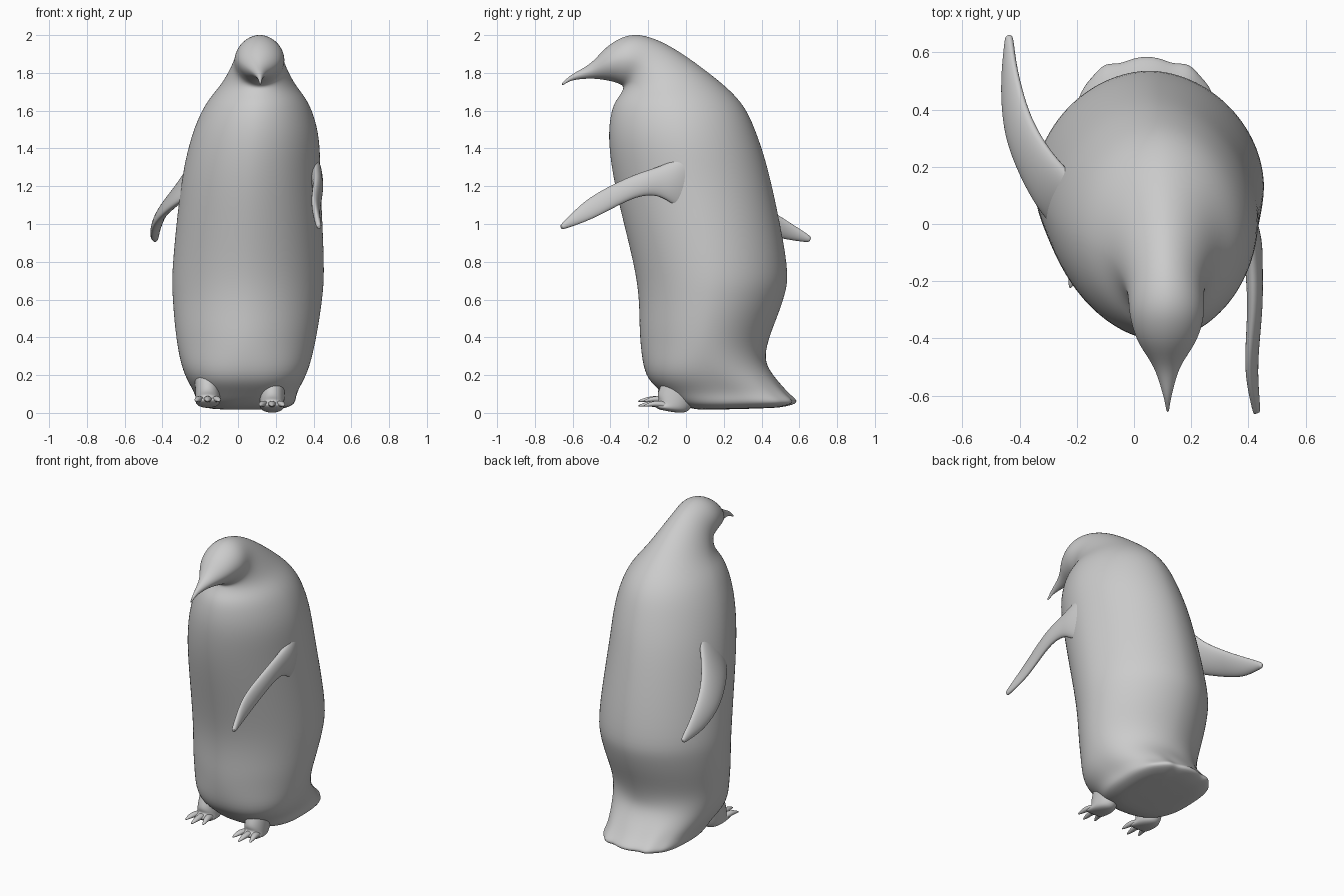
import bpy, bmesh
from math import cos, sin, pi, copysign
from mathutils import Vector

if "Cube" in bpy.data.objects:
    bpy.data.objects.remove(bpy.data.objects["Cube"])


def power(v, e):
    return copysign(abs(v) ** e, v)


def spline(rows, steps=3):
    """Smooth curve through rows of any width (Catmull-Rom)."""
    rows = [Vector(r) for r in rows]
    ext = [2 * rows[0] - rows[1]] + rows + [2 * rows[-1] - rows[-2]]
    out = []
    for p, q, r, s in zip(ext, ext[1:], ext[2:], ext[3:]):
        for k in range(steps):
            t = k / steps
            out.append(q + ((r - p) * t + (2 * p - 5 * q + 4 * r - s) * t ** 2
                            + (3 * q - p - 3 * r + s) * t ** 3) / 2)
    return out + [rows[-1]]


def section(a, b, side, n, e=1.0, scallop=0.0):
    """Closed oval whose long axis runs a -> b and whose half width is the vector side."""
    a, b, side = Vector(a), Vector(b), Vector(side)
    mid, half = (a + b) / 2, (b - a) / 2
    pts = []
    for i in range(n):
        t = 2 * pi * i / n
        bump = 1 + scallop * (cos(12 * (t - pi / 2)) - 1) * max(0, sin(t)) ** 2
        pts.append(mid + half * power(sin(t), e) * bump + side * power(cos(t), e))
    return pts


def loft(bm, rings):
    """Skin a list of equal-length rings and cap both ends."""
    loops = [[bm.verts.new(p) for p in r] for r in rings]
    n = len(rings[0])
    for lo, hi in zip(loops, loops[1:]):
        for i in range(n):
            j = (i + 1) % n
            bm.faces.new((lo[i], lo[j], hi[j], hi[i]))
    bm.faces.new(loops[0][::-1])
    bm.faces.new(loops[-1])


def finish(bm, name):
    bmesh.ops.recalc_face_normals(bm, faces=bm.faces)
    mesh = bpy.data.meshes.new(name)
    bm.to_mesh(mesh)
    bm.free()
    for p in mesh.polygons:
        p.use_smooth = True
    ob = bpy.data.objects.new(name, mesh)
    bpy.context.collection.objects.link(ob)
    mod = ob.modifiers.new("smooth", 'SUBSURF')
    mod.levels = mod.render_levels = 1


# Body, tail, head and beak: front (y, z), back (y, z), centre x, half width
BODY = [
    (.08, .015, .48, .025, .045, .18),
    (-.03, .04, .59, .055, .045, .25),
    (-.12, .105, .53, .12, .04, .275),
    (-.21, .20, .43, .25, .04, .33),
    (-.242, .38, .435, .38, .043, .367),
    (-.25, .6, .515, .6, .05, .395),
    (-.28, .8, .535, .78, .055, .40),
    (-.375, 1.2, .455, 1.2, .068, .37),
    (-.408, 1.45, .38, 1.46, .09, .338),
    (-.39, 1.61, .29, 1.645, .102, .277),
    (-.345, 1.69, .12, 1.8, .107, .19),
    (-.332, 1.725, -.10, 1.95, .11, .137),
    (-.36, 1.745, -.27, 2.003, .115, .13),
    (-.415, 1.76, -.40, 1.953, .115, .103),
    (-.5, 1.77, -.505, 1.85, .115, .045),
    (-.6, 1.761, -.605, 1.791, .117, .014),
    (-.655, 1.733, -.66, 1.742, .118, .004),
]
bm = bmesh.new()
rings = []
for fy, fz, by, bz, x, w in spline(BODY):
    square = .7 + .36 * min(1, max(0, fz) / .35)     # boxier at the tail, leaner above
    ruffle = .04 * max(0, 1 - fz / .16)              # scalloped tail edge
    rings.append(section((x, fy, fz), (x, by, bz), (w, 0, 0), 72, square, ruffle))
loft(bm, rings)
finish(bm, "body")


# Flippers: upper edge and lower edge of each station, thinning towards the tip
def flipper(name, stations):
    bm = bmesh.new()
    rows = spline(stations)
    ends = [(Vector(r[:3]), Vector(r[3:])) for r in rows]
    mids = [(a + b) / 2 for a, b in ends]
    last = len(rows) - 1
    rings = []
    for k, (a, b) in enumerate(ends):
        run = mids[min(k + 1, last)] - mids[max(k - 1, 0)]
        thick = .004 + .036 * (1 - k / last) ** .7
        rings.append(section(a, b, run.cross(b - a).normalized() * thick, 20))
    loft(bm, rings)
    finish(bm, name)


flipper("right_flipper", [
    (.34, .14, 1.47, .37, .03, 1.02),
    (.40, .01, 1.38, .415, -.08, 1.11),
    (.413, -.13, 1.31, .425, -.17, 1.15),
    (.415, -.30, 1.25, .43, -.29, 1.13),
    (.40, -.51, 1.14, .422, -.49, 1.03),
    (.424, -.65, 1.01, .43, -.64, .975),
    (.428, -.663, .99, .43, -.66, .98),
])
flipper("left_flipper", [
    (-.17, .12, 1.44, -.21, -.08, 1.17),
    (-.29, .25, 1.23, -.335, .06, 1.10),
    (-.365, .38, 1.12, -.435, .27, 1.01),
    (-.41, .53, 1.02, -.458, .46, .935),
    (-.43, .645, .945, -.444, .63, .905),
    (-.436, .662, .925, -.439, .657, .912),
])


# Feet: leg stump running into a pad, with three clawed toes
def foot(name, x, z):
    bm = bmesh.new()
    leg = [(-.11, .20, .06, .17, .07), (-.15, .105, .03, .03, .066),
           (-.145, .065, -.03, 0, .064), (-.18, .048, -.155, .02, .06)]
    loft(bm, [section((x, fy, fz + z), (x, by, bz + z), (w, 0, 0), 20)
              for fy, fz, by, bz, w in spline(leg)])
    for d in (-1, 0, 1):
        length = .165 if d == 0 else .135
        rings = []
        for k in range(9):
            t = k / 8
            w = .004 + .019 * (1 - t ** 3)           # blunt toe narrowing to a claw
            c = Vector((x + d * (.033 + .03 * t), -.09 - length * t,
                        z + .036 + .012 * sin(pi * t)))
            drop = Vector((0, 0, .8 * w))
            rings.append(section(c + drop, c - drop, (w, 0, 0), 12))
        loft(bm, rings)
    finish(bm, name)


foot("right_foot", .18, 0)
foot("left_foot", -.16, .025)
